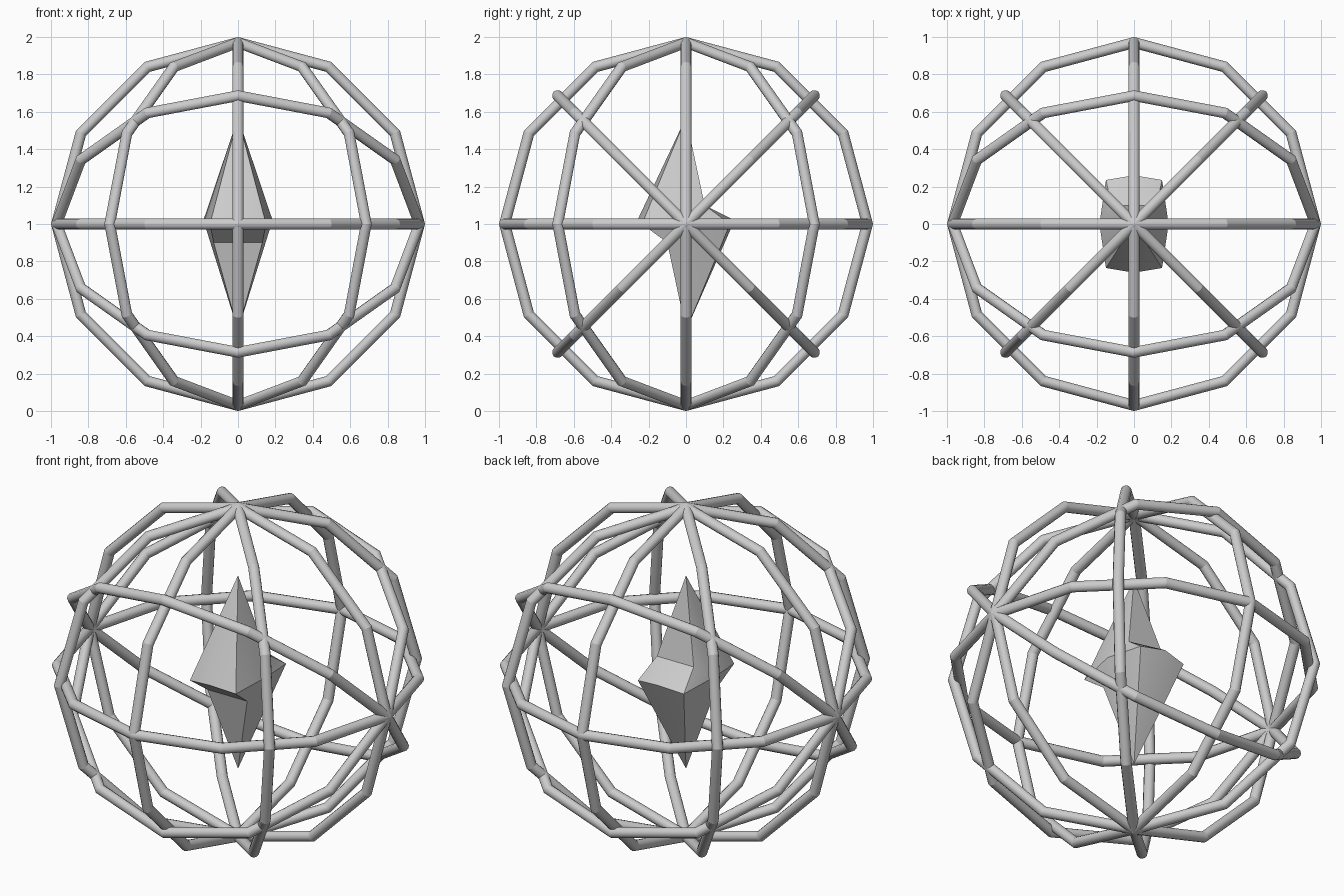
import bpy, bmesh
from math import pi, cos, sin, radians
from mathutils import Matrix, Vector

cube = bpy.data.objects.get("Cube")
if cube:
    bpy.data.objects.remove(cube)

# Single material
grey = bpy.data.materials.new("light grey")
grey.use_nodes = True
colour = (0.6, 0.6, 0.6, 1)
grey.diffuse_color = colour
grey.node_tree.nodes["Principled BSDF"].inputs["Base Color"].default_value = colour

SEGMENTS, SIDES = 12, 12
RADIUS, TUBE = 0.97, 0.03
CENTRE = Vector((0, 0, 1))


def add_object(name, bm):
    bmesh.ops.recalc_face_normals(bm, faces=bm.faces)
    for face in bm.faces:
        face.smooth = True
    mesh = bpy.data.meshes.new(name)
    bm.to_mesh(mesh)
    bm.free()
    mesh.materials.append(grey)
    obj = bpy.data.objects.new(name, mesh)
    bpy.context.collection.objects.link(obj)
    return obj


def add_ring(name, turn):
    """Twelve-sided hoop of round tube with crisp mitred joints."""
    bm = bmesh.new()
    loops = []
    for i in range(SEGMENTS):
        a = 2 * pi * i / SEGMENTS
        loop = []
        for j in range(SIDES):
            b = 2 * pi * j / SIDES
            r = RADIUS + TUBE * cos(b)
            loop.append(bm.verts.new((r * cos(a), r * sin(a), TUBE * sin(b))))
        loops.append(loop)
    for i in range(SEGMENTS):
        here, after = loops[i], loops[(i + 1) % SEGMENTS]
        for j in range(SIDES):
            k = (j + 1) % SIDES
            bm.faces.new((here[j], after[j], after[k], here[k]))
    for edge in bm.edges:
        edge.smooth = edge.calc_length() > 3 * TUBE
    bm.transform(Matrix.Translation(CENTRE) @ turn)
    add_object(name, bm)


# Hoops through the left-right axis
for name, angle in (("level_ring", 0), ("tilted_ring_rising", 45),
                    ("front_upright_ring", 90), ("tilted_ring_falling", 135)):
    add_ring(name, Matrix.Rotation(radians(angle), 4, 'X'))

# Other upright hoops through the poles
for name, angle in (("diagonal_upright_ring_a", 45), ("side_upright_ring", 90),
                    ("diagonal_upright_ring_b", 135)):
    add_ring(name, Matrix.Rotation(radians(angle), 4, 'Z')
             @ Matrix.Rotation(pi / 2, 4, 'X'))

# Crystal: two offset spikes with an overhang in front and a shelf behind
bm = bmesh.new()
top, bottom, front_mid, back_mid = [bm.verts.new(p) for p in (
    (0, 0, 0.57), (0, 0, -0.57), (0, -0.26, 0.02), (0, 0.26, 0.02))]
corners = {}
for s in (-1, 1):
    front, under, back, shelf, side = [bm.verts.new((s * x, y, z)) for x, y, z in (
        (0.15, -0.235, 0), (0.13, -0.1, -0.1),
        (0.15, 0.235, 0), (0.12, 0.1, 0.1), (0.185, 0, 0.02))]
    corners[s] = (under, shelf)
    outline = (top, front, under, bottom, back, shelf)
    for i, v in enumerate(outline):
        bm.faces.new((v, outline[(i + 1) % len(outline)], side))
    bm.faces.new((top, front, front_mid))
    bm.faces.new((front, under, front_mid))
    bm.faces.new((bottom, back, back_mid))
    bm.faces.new((back, shelf, back_mid))
(under_l, shelf_l), (under_r, shelf_r) = corners[-1], corners[1]
bm.faces.new((under_l, under_r, front_mid))
bm.faces.new((under_l, under_r, bottom))
bm.faces.new((shelf_l, shelf_r, back_mid))
bm.faces.new((shelf_l, shelf_r, top))
bm.transform(Matrix.Translation(CENTRE))
crystal = add_object("crystal", bm)

bpy.ops.object.select_all(action='DESELECT')
crystal.select_set(True)
bpy.context.view_layer.objects.active = crystal
bpy.ops.object.shade_smooth_by_angle(angle=radians(30))
